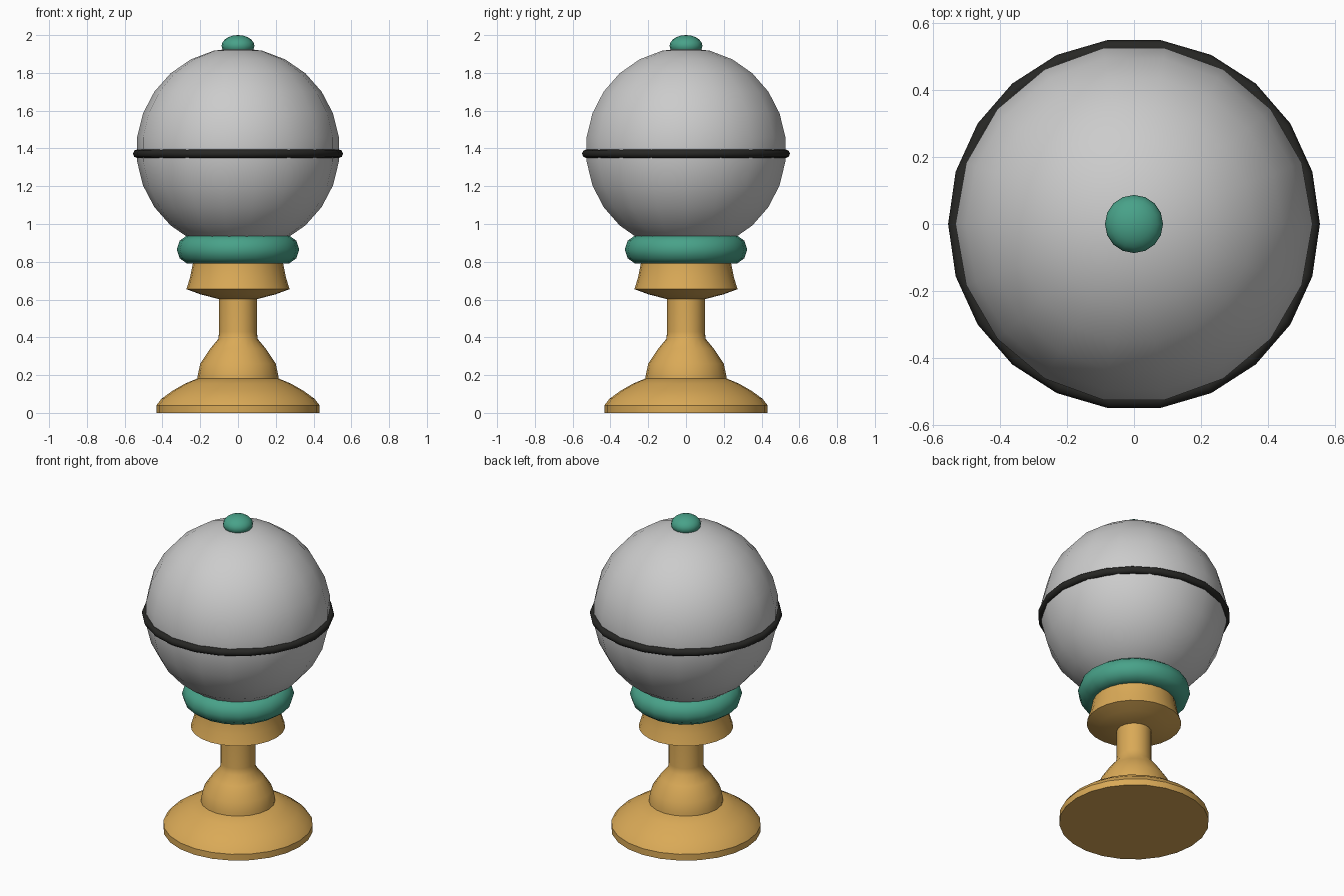
import bpy
from math import pi, cos, sin, radians

if "Cube" in bpy.data.objects:
    bpy.data.objects.remove(bpy.data.objects["Cube"])


def material(name, rgb):
    m = bpy.data.materials.new(name)
    m.diffuse_color = (*rgb, 1)
    m.use_nodes = True
    m.node_tree.nodes["Principled BSDF"].inputs["Base Color"].default_value = m.diffuse_color
    return m


gold = material("gold", (0.70, 0.40, 0.095))
green = material("green", (0.065, 0.36, 0.25))
black = material("black", (0.02, 0.02, 0.018))


def finish(name, mat=None, angle=35):
    ob = bpy.context.object
    ob.name = name
    if mat:
        ob.data.materials.append(mat)
    bpy.ops.object.shade_smooth_by_angle(angle=radians(angle))
    return ob


def lathe(name, profile, sides, mat):
    """Solid of revolution from (radius, z) points, bottom to top, with end caps."""
    verts = [(r * cos(2 * pi * i / sides), r * sin(2 * pi * i / sides), z)
             for r, z in profile for i in range(sides)]
    faces = [(k * sides + i, k * sides + (i + 1) % sides,
              (k + 1) * sides + (i + 1) % sides, (k + 1) * sides + i)
             for k in range(len(profile) - 1) for i in range(sides)]
    faces.append(tuple(reversed(range(sides))))
    faces.append(tuple(range(len(verts) - sides, len(verts))))
    me = bpy.data.meshes.new(name)
    me.from_pydata(verts, [], faces)
    ob = bpy.data.objects.new(name, me)
    bpy.context.collection.objects.link(ob)
    bpy.ops.object.select_all(action='DESELECT')
    ob.select_set(True)
    bpy.context.view_layer.objects.active = ob
    return finish(name, mat)


def torus(name, z, major, minor, sides, minor_sides, mat):
    bpy.ops.mesh.primitive_torus_add(
        location=(0, 0, z), major_radius=major, minor_radius=minor,
        major_segments=sides, minor_segments=minor_sides)
    return finish(name, mat, 60)


# Base, bulge and stem, then the flared cup
lathe("base", [(0.432, 0), (0.432, 0.04), (0.405, 0.075), (0.345, 0.118),
               (0.28, 0.155), (0.216, 0.182)], 24, gold)
lathe("stem", [(0.216, 0.17), (0.213, 0.2), (0.2, 0.26), (0.147, 0.34),
               (0.104, 0.392), (0.1, 0.43), (0.1, 0.63)], 20, gold)
lathe("cup", [(0.1, 0.602), (0.2, 0.628), (0.273, 0.655), (0.253, 0.72),
              (0.239, 0.79), (0.235, 0.86)], 24, gold)

# Collar that holds the globe
torus("collar", 0.865, 0.245, 0.079, 20, 10, green)

# Globe: faceted outline with a vertex on the y axis
bpy.ops.mesh.primitive_uv_sphere_add(segments=18, ring_count=13, radius=0.538,
                                     location=(0, 0, 1.395),
                                     rotation=(0, 0, radians(90)))
finish("globe")

# Thin band round the globe
torus("band", 1.372, 0.533, 0.023, 22, 8, black)

# Button on top
bpy.ops.mesh.primitive_uv_sphere_add(segments=16, ring_count=10, radius=1,
                                     location=(0, 0, 1.943))
bpy.context.object.scale = (0.087, 0.087, 0.057)
finish("finial", green)
